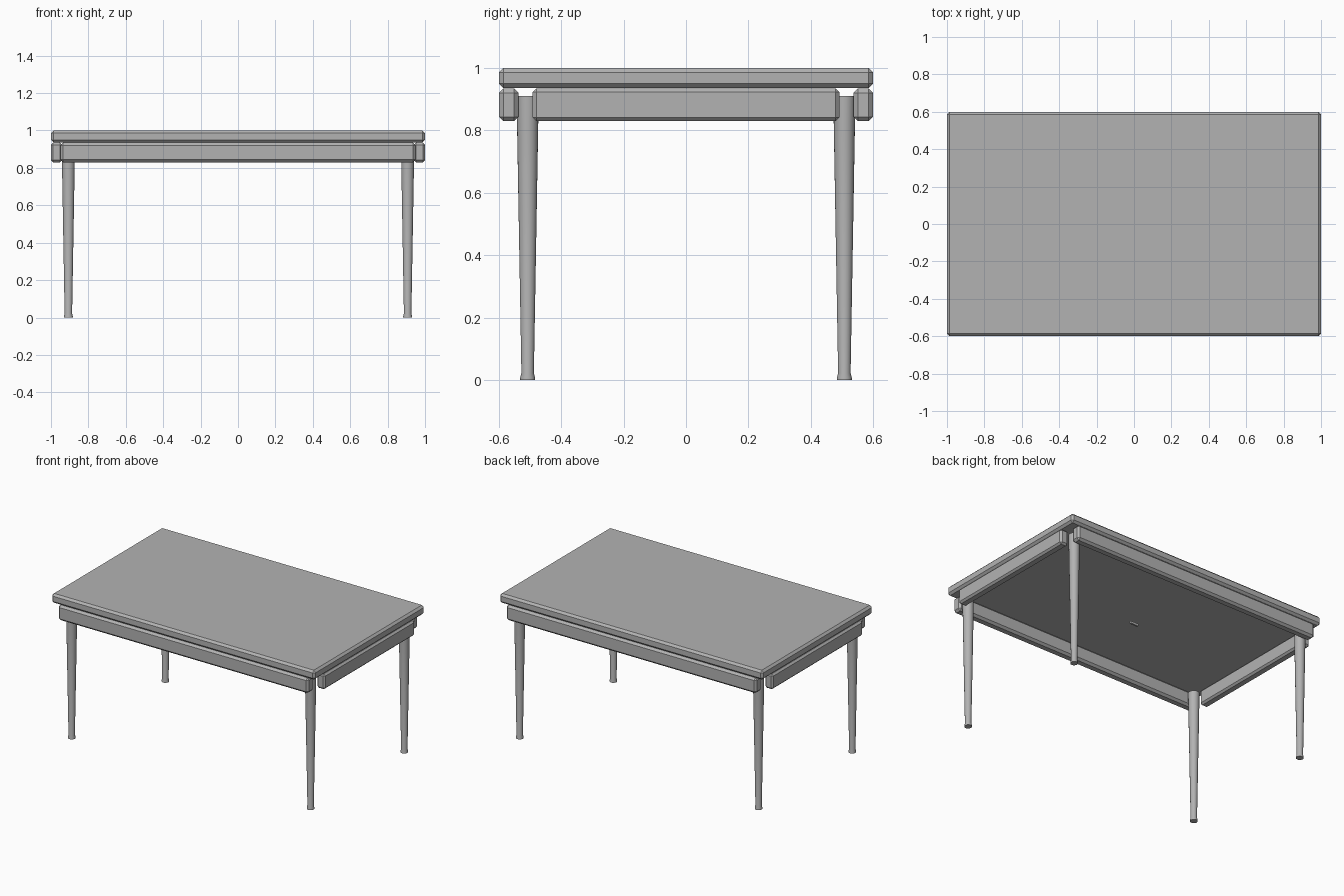
import bpy, bmesh, math
from mathutils import Matrix

cube = bpy.data.objects.get("Cube")
if cube:
    bpy.data.objects.remove(cube, do_unlink=True)

grey = bpy.data.materials.new("plain grey")
grey.use_nodes = True
grey.diffuse_color = (0.45, 0.45, 0.45, 1)
grey.node_tree.nodes["Principled BSDF"].inputs["Base Color"].default_value = grey.diffuse_color


def add_object(name, bm):
    bmesh.ops.recalc_face_normals(bm, faces=bm.faces)
    mesh = bpy.data.meshes.new(name)
    bm.to_mesh(mesh)
    bm.free()
    mesh.materials.append(grey)
    obj = bpy.data.objects.new(name, mesh)
    bpy.context.collection.objects.link(obj)
    return obj


def board(name, low, high, chamfer):
    """Box between two corners with flat chamfered edges."""
    size = [b - a for a, b in zip(low, high)]
    centre = [(a + b) / 2 for a, b in zip(low, high)]
    bm = bmesh.new()
    bmesh.ops.create_cube(bm, size=1, matrix=Matrix.Translation(centre) @ Matrix.Diagonal((*size, 1)))
    if chamfer:
        bmesh.ops.bevel(bm, geom=bm.edges[:], offset=chamfer, segments=1, affect='EDGES')
    return add_object(name, bm)


def leg(name, x, y):
    """Tapered round leg with a small flared foot."""
    profile = [(0.024, 0), (0.024, 0.006), (0.02, 0.022), (0.034, 0.82), (0.035, 0.91)]
    sides = 24
    bm = bmesh.new()
    rings = []
    for r, z in profile:
        angles = [2 * math.pi * i / sides for i in range(sides)]
        rings.append([bm.verts.new((x + r * math.cos(a), y + r * math.sin(a), z)) for a in angles])
    for lower, upper in zip(rings, rings[1:]):
        for i in range(sides):
            j = (i + 1) % sides
            bm.faces.new((lower[i], lower[j], upper[j], upper[i]))
    bm.faces.new(rings[0][::-1])
    bm.faces.new(rings[-1])
    obj = add_object(name, bm)
    bpy.ops.object.select_all(action='DESELECT')
    obj.select_set(True)
    bpy.context.view_layer.objects.active = obj
    bpy.ops.object.shade_smooth_by_angle(angle=math.radians(30))


# Table top
board("table_top", (-1, -0.6, 0.936), (1, 0.6, 1), 0.014)

# Rails on the long and short sides, separate at the corners
board("front_rail", (-0.95, -0.6, 0.83), (0.95, -0.537, 0.935), 0.014)
board("back_rail", (-0.95, 0.537, 0.83), (0.95, 0.6, 0.935), 0.014)
board("left_rail", (0.94, -0.492, 0.83), (1, 0.492, 0.935), 0.012)
board("right_rail", (-1, -0.492, 0.83), (-0.94, 0.492, 0.935), 0.012)

# Small block under the middle of the top
board("centre_block", (-0.03, -0.006, 0.835), (0.03, 0.006, 0.85), 0)

# Legs
for side, x in (("left", 0.907), ("right", -0.907)):
    for end, y in (("front", -0.508), ("back", 0.508)):
        leg(f"{end}_{side}_leg", x, y)
